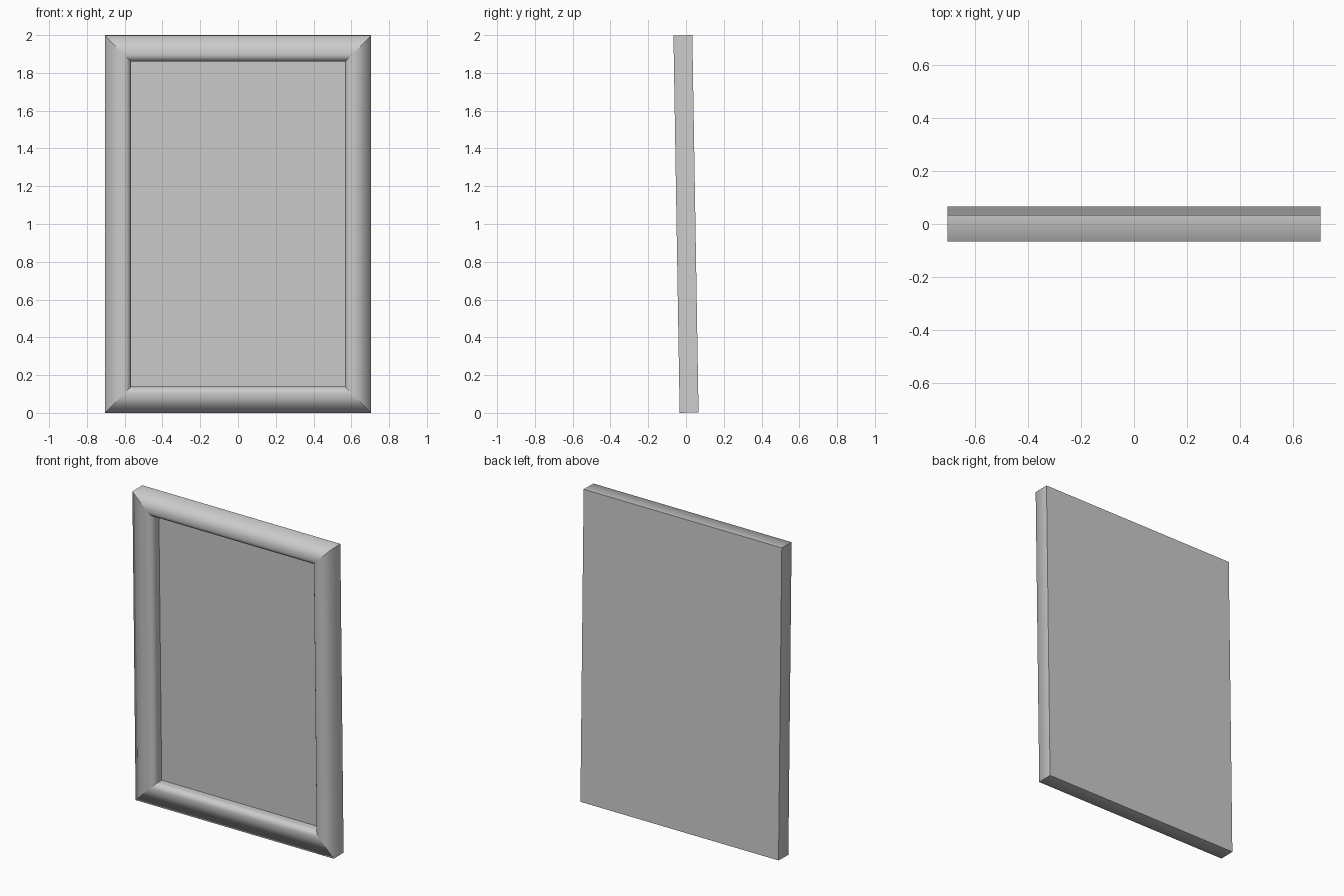
import bpy, bmesh, math
from mathutils import Matrix, Vector

cube = bpy.data.objects.get("Cube")
if cube:
    bpy.data.objects.remove(cube, do_unlink=True)

HALF_W, HALF_H = 0.705, 0.999      # outer half size
DEPTH, RIM, BOARD = 0.1, 0.138, 0.03
LEAN = Matrix.Translation((0, 0, 1)) @ Matrix.Rotation(0.0165, 4, 'X')

grey = bpy.data.materials.new("plain_grey")
grey.use_nodes = True
grey.diffuse_color = (0.6, 0.6, 0.6, 1)
grey.node_tree.nodes["Principled BSDF"].inputs["Base Color"].default_value = (0.6, 0.6, 0.6, 1)


def finish(bm, name, smooth):
    """Lean the part forward and link it."""
    bmesh.ops.transform(bm, matrix=LEAN, verts=bm.verts)
    bmesh.ops.recalc_face_normals(bm, faces=bm.faces)
    for f in bm.faces:
        f.smooth = smooth
    mesh = bpy.data.meshes.new(name)
    bm.to_mesh(mesh)
    bm.free()
    mesh.materials.append(grey)
    obj = bpy.data.objects.new(name, mesh)
    bpy.context.collection.objects.link(obj)


# Moulding section: (distance in from the outer edge, height above the back)
R = 0.038
profile = [(0, 0), (0, DEPTH)]
for i in range(9):
    a = math.pi / 2 * i / 8
    profile.append((RIM - R + R * math.sin(a), DEPTH - R + R * math.cos(a)))
profile.append((RIM, BOARD))


def rail(name, turn, half_len, half_across):
    """One mitred moulding, built along the top and turned into place."""
    bm = bmesh.new()
    ends = []
    for side in (-1, 1):
        ends.append([bm.verts.new((side * (half_len - t), DEPTH / 2 - h, half_across - t))
                     for t, h in profile])
    a, b = ends
    for i in range(len(profile) - 1):
        bm.faces.new((a[i], b[i], b[i + 1], a[i + 1]))
    bmesh.ops.transform(bm, matrix=Matrix.Rotation(turn, 4, 'Y'), verts=bm.verts)
    # Point the open strip's faces outward after leaning
    finish(bm, name, True)
    mesh = bpy.data.objects[name].data
    front = max(mesh.polygons, key=lambda p: p.area if abs(p.normal.y) > 0.9 else 0)
    if front.normal.y > 0:
        mesh.flip_normals()


rail("top_rail", 0, HALF_W, HALF_H)
rail("left_rail", math.pi / 2, HALF_H, HALF_W)
rail("bottom_rail", math.pi, HALF_W, HALF_H)
rail("right_rail", -math.pi / 2, HALF_H, HALF_W)

# Backing board: full size at the back, tapering to the opening at the front
bm = bmesh.new()
bmesh.ops.create_cube(bm, size=2)
for v in bm.verts:
    inset = RIM if v.co.y < 0 else 0
    y = DEPTH / 2 - (BOARD if v.co.y < 0 else 0)
    v.co = Vector((v.co.x * (HALF_W - inset), y, v.co.z * (HALF_H - inset)))
finish(bm, "backing_board", False)
